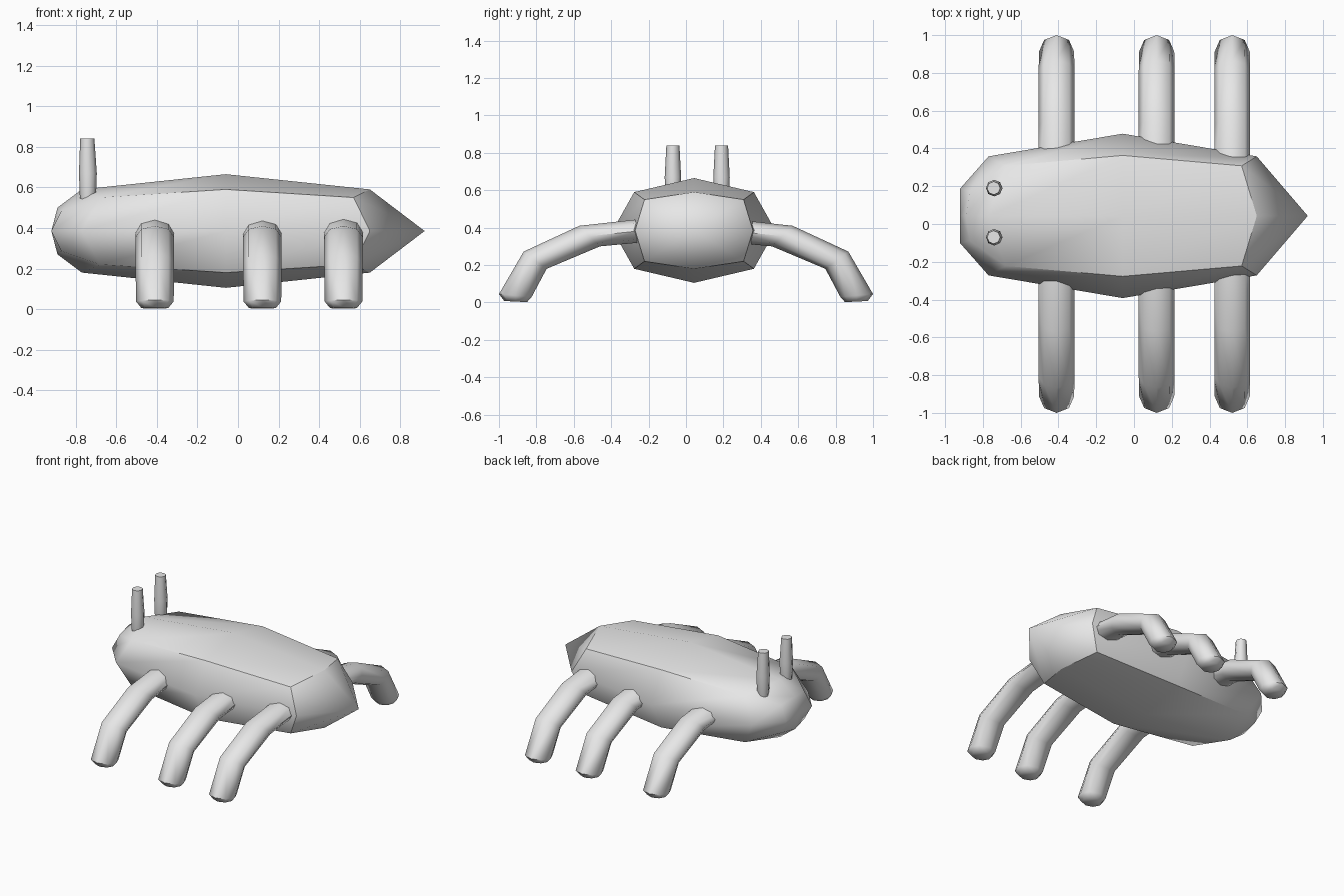
import bpy, bmesh, math

if "Cube" in bpy.data.objects:
    bpy.data.objects.remove(bpy.data.objects["Cube"])

grey = bpy.data.materials.new("plain_grey")
grey.diffuse_color = (0.8, 0.8, 0.8, 1)
grey.use_nodes = True
grey.node_tree.nodes["Principled BSDF"].inputs["Base Color"].default_value = grey.diffuse_color


def loft(name, rings, sharp=None, angle=60):
    """Skin 8-point rings; a one-point ring closes an end as a fan."""
    bm = bmesh.new()
    vr = [[bm.verts.new(p) for p in r] for r in rings]
    for a, b in zip(vr, vr[1:]):
        n = max(len(a), len(b))
        for i in range(n):
            j = (i + 1) % n
            if len(a) == 1:
                bm.faces.new((a[0], b[i], b[j]))
            elif len(b) == 1:
                bm.faces.new((a[i], b[0], a[j]))
            else:
                bm.faces.new((a[i], b[i], b[j], a[j]))
    for r in (vr[0], vr[-1]):
        if len(r) > 2:
            bm.faces.new(r)
    bmesh.ops.recalc_face_normals(bm, faces=bm.faces)
    for f in bm.faces:
        f.smooth = True
    for e in bm.edges:
        if sharp is None:
            e.smooth = len(e.link_faces) < 2 or e.calc_face_angle() < math.radians(angle)
    if sharp:
        for r, i, s, j in sharp:
            e = bm.edges.get((vr[r][i], vr[s][j]))
            if e:
                e.smooth = False
    me = bpy.data.meshes.new(name)
    bm.to_mesh(me)
    bm.free()
    me.materials.append(grey)
    ob = bpy.data.objects.new(name, me)
    bpy.context.collection.objects.link(ob)
    return ob


# Body: boxy rounded hull along x, pointed tail at +x
CY, CZ = 0.043, 0.385


def hull_ring(xt, xc, xs, top, cy, cz, side):
    """Ring from top, corner and side offsets, each with its own x."""
    return [(xt, CY, CZ + top), (xc, CY + cy, CZ + cz), (xs, CY + side, CZ),
            (xc, CY + cy, CZ - cz), (xt, CY, CZ - top), (xc, CY - cy, CZ - cz),
            (xs, CY - side, CZ), (xc, CY - cy, CZ + cz)]


hull = [
    [(-0.92, CY, CZ)],
    hull_ring(-0.89, -0.87, -0.92, 0.115, 0.13, 0.10, 0.145),
    hull_ring(-0.77, -0.68, -0.77, 0.205, 0.265, 0.165, 0.315),
    hull_ring(-0.06, -0.06, -0.06, 0.28, 0.32, 0.205, 0.435),
    hull_ring(0.65, 0.57, 0.65, 0.205, 0.265, 0.165, 0.315),
    [(0.92, CY, CZ)],
]
creases = [(r, c, r + 1, c) for r in (2, 3) for c in (1, 3, 5, 7)]
creases += [(4, i, 4, (i + 1) % 8) for i in range(8)]
loft("body", hull, creases)

# Legs: bent flattened tubes, each section as top (y, z), bottom (y, z), half width
LEG = [
    ((0.25, 0.445), (0.25, 0.320), 0.095),
    ((0.57, 0.410), (0.46, 0.300), 0.095),
    ((0.868, 0.272), (0.745, 0.180), 0.095),
    ((1.00, 0.045), (0.825, 0.030), 0.093),
    ((0.972, 0.008), (0.85, 0.002), 0.066),
]


def leg(name, x, side):
    rings = []
    for (ty, tz), (by, bz), w in LEG:
        ring = []
        for i in range(8):
            a = math.tau * i / 8
            c, s = math.cos(a), math.sin(a)
            ring.append((x + w * s,
                         side * ((ty + by) / 2 + c * (ty - by) / 2),
                         max(0.0, (tz + bz) / 2 + c * (tz - bz) / 2)))
        rings.append(ring)
    loft(name, rings)


for place, x in (("front", -0.41), ("middle", 0.12), ("rear", 0.52)):
    for label, side in (("left", -1), ("right", 1)):
        leg(f"{place}_{label}_leg", x, side)

# Antennae: upright tapered pegs on the head
for label, y in (("left", -0.07), ("right", 0.19)):
    rings = [[(x + r * math.cos(math.tau * i / 8), y + r * math.sin(math.tau * i / 8), z)
              for i in range(8)]
             for z, r, x in ((0.51, 0.032, -0.742), (0.56, 0.040, -0.740),
                             (0.67, 0.044, -0.740), (0.84, 0.035, -0.743))]
    loft(f"{label}_antenna", rings)
